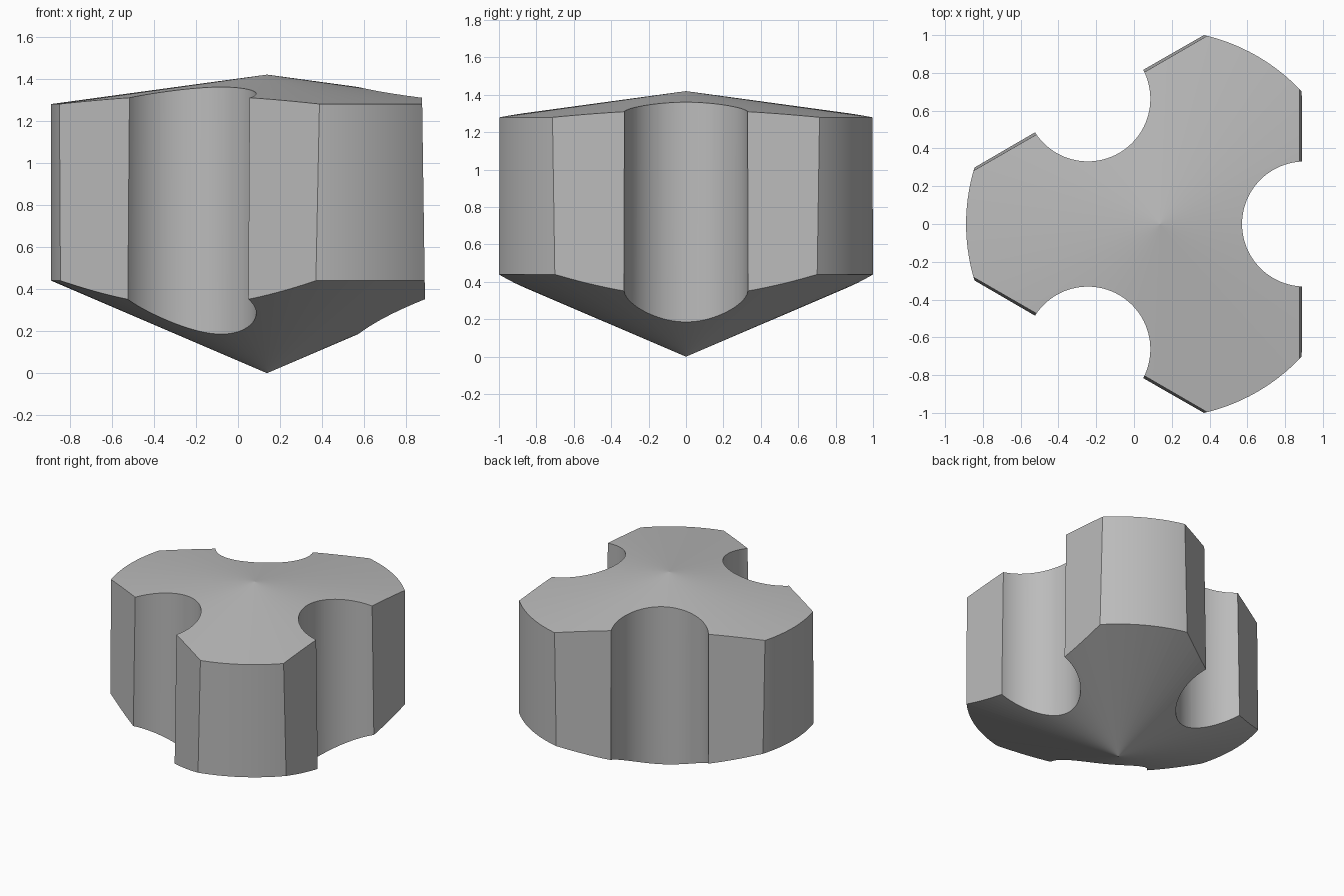
import bpy, bmesh, math
from mathutils import Vector

cube = bpy.data.objects.get("Cube")
if cube:
    bpy.data.objects.remove(cube, do_unlink=True)

AXIS_X = 0.138          # centre line of the turned body
RADIUS = 1.027
FLAT_DIST = 0.744       # centre line to each flat, at mid height
GROOVE_DIST, GROOVE_R = 0.765, 0.331
SEGMENTS = 144
axis = Vector((AXIS_X, 0, 0))
directions = [Vector((math.cos(a), math.sin(a), 0))
              for a in (0, math.tau / 3, -math.tau / 3)]

grey = bpy.data.materials.new("plain grey")
grey.use_nodes = True
colour = (0.5, 0.5, 0.5, 1)
grey.diffuse_color = colour
grey.node_tree.nodes["Principled BSDF"].inputs["Base Color"].default_value = colour


def make_object(name, bm):
    mesh = bpy.data.meshes.new(name)
    bm.to_mesh(mesh)
    bm.free()
    mesh.materials.append(grey)
    obj = bpy.data.objects.new(name, mesh)
    bpy.context.collection.objects.link(obj)
    return obj


# Turned body: shallow cone on top, straight wall, deep cone below
bm = bmesh.new()
profile = [(0, 0), (RADIUS, 0.44), (RADIUS, 1.28), (0, 1.42)]
verts = [bm.verts.new((AXIS_X + r, 0, z)) for r, z in profile]
edges = [bm.edges.new(pair) for pair in zip(verts, verts[1:])]
bmesh.ops.spin(bm, geom=verts + edges, cent=axis, axis=(0, 0, 1),
               angle=math.tau, steps=SEGMENTS, use_merge=True)
bmesh.ops.remove_doubles(bm, verts=bm.verts, dist=0.0001)

# Three slightly drafted flats
for d in directions:
    cut = bmesh.ops.bisect_plane(
        bm, geom=bm.verts[:] + bm.edges[:] + bm.faces[:], dist=0.00001,
        plane_co=axis + d * FLAT_DIST + Vector((0, 0, 0.86)),
        plane_no=d + Vector((0, 0, 0.0143)), clear_outer=True)
    rim = [e for e in cut["geom_cut"] if isinstance(e, bmesh.types.BMEdge)]
    bmesh.ops.contextual_create(bm, geom=rim)
bmesh.ops.recalc_face_normals(bm, faces=bm.faces)
body = make_object("grooved_body", bm)

# Three round grooves through the full height
bpy.context.view_layer.objects.active = body
body.select_set(True)
for d in directions:
    bm = bmesh.new()
    bmesh.ops.create_cone(bm, cap_ends=True, segments=96, depth=3,
                          radius1=GROOVE_R, radius2=GROOVE_R)
    bmesh.ops.translate(bm, verts=bm.verts,
                        vec=axis + d * GROOVE_DIST + Vector((0, 0, 0.7)))
    cutter = make_object("groove_cutter", bm)
    cutter.hide_render = True
    mod = body.modifiers.new("groove", "BOOLEAN")
    mod.operation = "DIFFERENCE"
    mod.solver = "EXACT"
    mod.object = cutter
    bpy.ops.object.modifier_apply(modifier=mod.name)
    bpy.data.objects.remove(cutter, do_unlink=True)

# Smooth walls with crisp edges; the finely divided cones stay flat to keep their points
bpy.ops.object.shade_smooth_by_angle(angle=math.radians(20))
for face in body.data.polygons:
    if abs(face.normal.z) > 0.3:
        face.use_smooth = False
